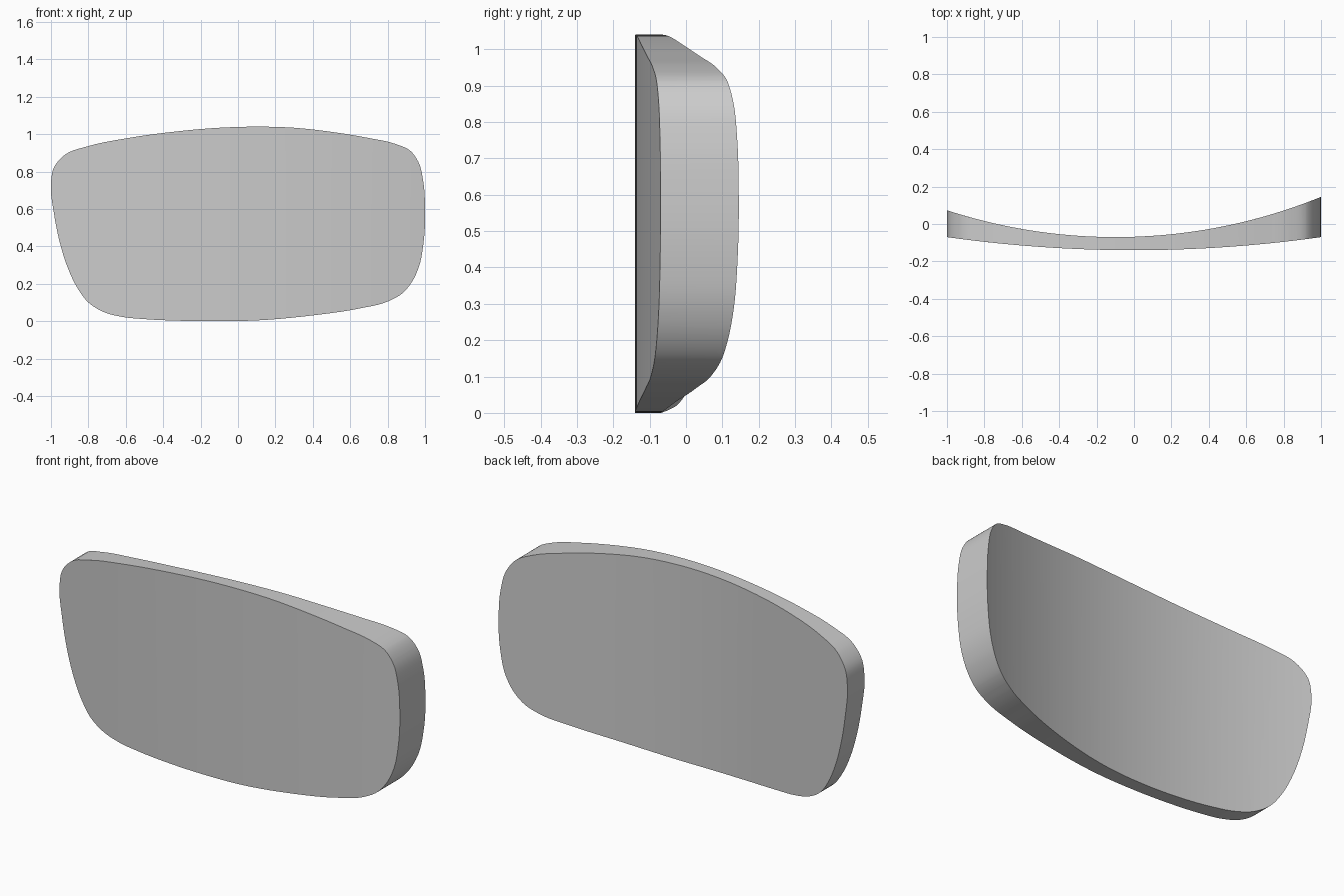
import bpy, bmesh, math
from mathutils import Vector

cube = bpy.data.objects.get("Cube")
if cube:
    bpy.data.objects.remove(cube, do_unlink=True)

# Outline of the lens in x, z, clockwise from the left-hand bulge
OUTLINE = [Vector(p) for p in (
    (-1, .74), (-.985, .82), (-.925, .89), (-.8, .936), (-.6, .977), (-.35, 1.012),
    (-.1, 1.034), (.1, 1.04), (.3, 1.034), (.5, 1.012), (.7, .979), (.84, .948),
    (.92, .912), (.965, .85), (.99, .75), (1, .61), (.992, .42), (.967, .29),
    (.93, .21), (.88, .15), (.8, .105), (.65, .068), (.4, .031), (.1, .004),
    (-.1, 0), (-.3, .002), (-.5, .011), (-.62, .023), (-.72, .05), (-.8, .1),
    (-.86, .18), (-.91, .285), (-.95, .41), (-.983, .57))]


def smooth_loop(pts, steps):
    """Closed smooth curve through unevenly spaced points."""
    n = len(pts)
    chord = [(pts[(i + 1) % n] - pts[i]).length for i in range(n)]
    slope = []
    for i in range(n):
        a, b = chord[i - 1], chord[i]
        before = (pts[i] - pts[i - 1]) / a
        after = (pts[(i + 1) % n] - pts[i]) / b
        slope.append((before * b + after * a) / (a + b))
    out = []
    for i in range(n):
        j = (i + 1) % n
        for k in range(steps):
            t = k / steps
            h = t * t * (3 - 2 * t)
            out.append(pts[i] * (1 - h) + pts[j] * h
                       + slope[i] * chord[i] * t * (1 - t) ** 2
                       - slope[j] * chord[i] * t * t * (1 - t))
    return out


def arc(x, centre, radius, base):
    """Depth of a cylindrical surface at x."""
    return base + radius - math.sqrt(radius ** 2 - (x - centre) ** 2)


# Flat outline face, sliced into upright strips
bm = bmesh.new()
bm.faces.new([bm.verts.new((p.x, 0, p.y)) for p in smooth_loop(OUTLINE, 5)])
STRIPS = 48
for i in range(1, STRIPS):
    bmesh.ops.bisect_plane(bm, geom=bm.verts[:] + bm.edges[:] + bm.faces[:], dist=1e-5,
                           plane_co=(-1 + 2 * i / STRIPS, 0, 0), plane_no=(1, 0, 0))

# Thicken, then bend the front and the more strongly curved back
front = bm.verts[:]
solid = bmesh.ops.extrude_face_region(bm, geom=bm.faces[:], use_keep_orig=True)
back = [v for v in solid["geom"] if isinstance(v, bmesh.types.BMVert)]
for v in front:
    v.co.y = arc(v.co.x, 0, 7.18, -.14)
for v in back:
    v.co.y = arc(v.co.x, -.098, 2.911, -.07)
bmesh.ops.recalc_face_normals(bm, faces=bm.faces[:])

mesh = bpy.data.meshes.new("lens")
bm.to_mesh(mesh)
bm.free()
lens = bpy.data.objects.new("lens", mesh)
bpy.context.collection.objects.link(lens)

# Plain grey material
grey = bpy.data.materials.new("lens grey")
grey.use_nodes = True
colour = (.6, .6, .6, 1)
grey.diffuse_color = colour
grey.node_tree.nodes["Principled BSDF"].inputs["Base Color"].default_value = colour
mesh.materials.append(grey)

# Smooth surfaces with a crisp rim
bpy.ops.object.select_all(action="DESELECT")
lens.select_set(True)
bpy.context.view_layer.objects.active = lens
bpy.ops.object.shade_smooth_by_angle(angle=math.radians(30))
